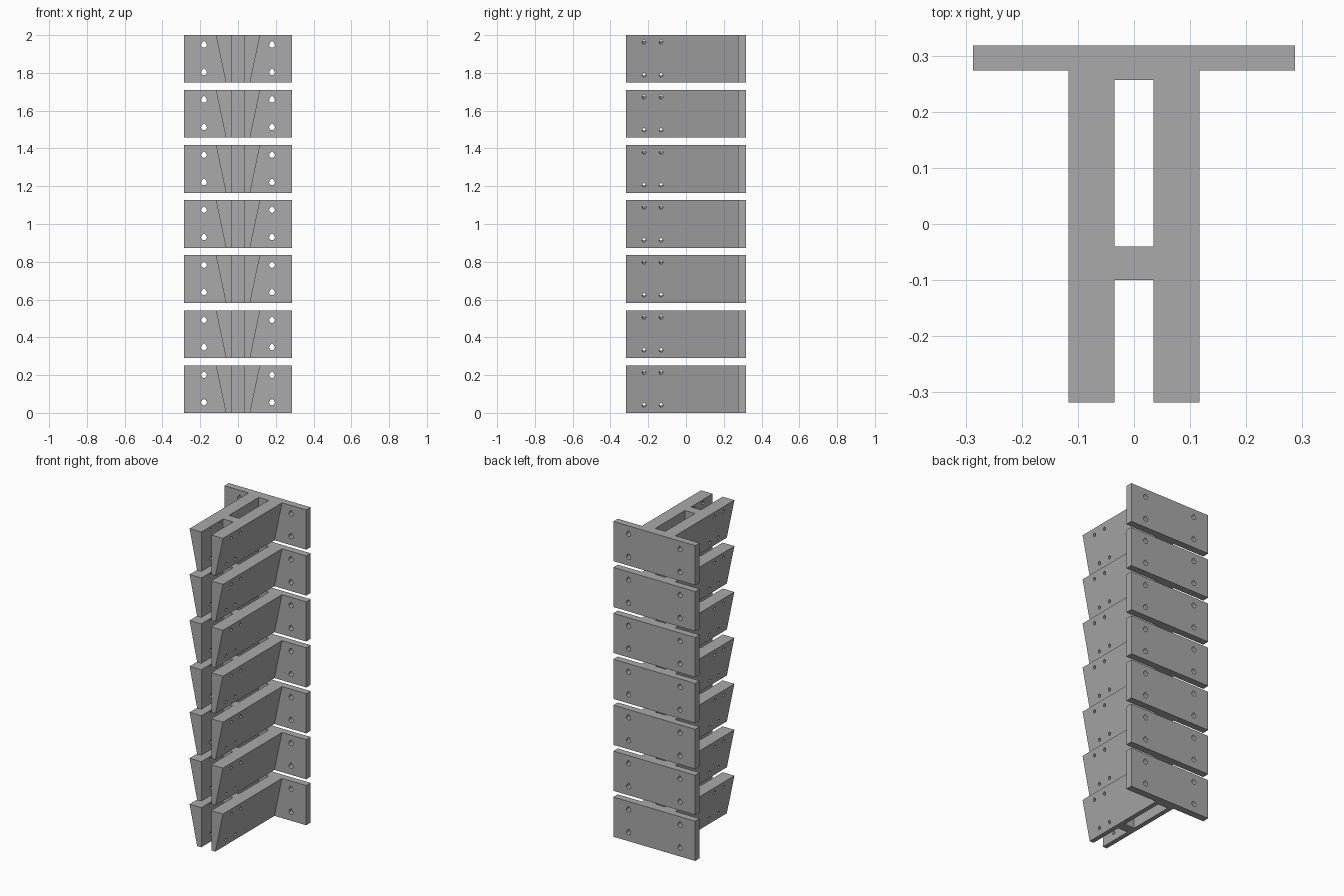
import bpy, bmesh, math
from mathutils import Matrix, Vector

cube = bpy.data.objects.get("Cube")
if cube:
    bpy.data.objects.remove(cube, do_unlink=True)

COUNT, HEIGHT = 7, 0.252
PITCH = (2 - HEIGHT) / (COUNT - 1)
BACK, PLATE_FRONT = 0.318, 0.274
TOP_X, LOW_X, IN_X = 0.117, 0.064, 0.035
TILT = math.atan2(TOP_X - LOW_X, HEIGHT)

grey = bpy.data.materials.new("mid grey")
grey.use_nodes = True
colour = (0.4, 0.4, 0.4, 1)
grey.diffuse_color = colour
grey.node_tree.nodes["Principled BSDF"].inputs["Base Color"].default_value = colour


def prism(bm, profile, direction):
    """Extrude a closed outline along a direction."""
    face = bm.faces.new([bm.verts.new(p) for p in profile])
    out = bmesh.ops.extrude_face_region(bm, geom=[face])
    moved = [v for v in out["geom"] if isinstance(v, bmesh.types.BMVert)]
    bmesh.ops.translate(bm, verts=moved, vec=direction)


def make(name, bm):
    bmesh.ops.recalc_face_normals(bm, faces=bm.faces)
    mesh = bpy.data.meshes.new(name)
    bm.to_mesh(mesh)
    bm.free()
    mesh.materials.append(grey)
    obj = bpy.data.objects.new(name, mesh)
    bpy.context.collection.objects.link(obj)
    return obj


def drop(radius, tip):
    """Teardrop outline: an arc closed by a point above."""
    arc = [math.radians(135 + 270 * i / 12) for i in range(13)]
    return [(radius * math.cos(a), radius * math.sin(a)) for a in arc] + [(0, tip)]


# Bracket outline from above: wall plate, two arms, cross web
half = [(0.287, BACK), (0.287, PLATE_FRONT), (TOP_X, PLATE_FRONT),
        (TOP_X, -BACK), (IN_X, -BACK), (IN_X, -0.1)]
bm = bmesh.new()
prism(bm, [(x, y, 0) for x, y in half] + [(-x, y, 0) for x, y in reversed(half)],
      (0, 0, HEIGHT))
# Narrow the arms towards the bottom
for v in bm.verts:
    if v.co.z < 0.01 and abs(abs(v.co.x) - TOP_X) < 0.001:
        v.co.x = math.copysign(LOW_X, v.co.x)
bracket = make("bracket_1", bm)

# Cutters: slot, plate screw holes, tilted arm holes
bm = bmesh.new()
slot = [(-IN_X, -0.04), (IN_X, -0.04), (IN_X, 0.257), (-IN_X, 0.257)]
prism(bm, [(x, y, -0.1) for x, y in slot], (0, 0, 0.5))
for x in (-0.18, 0.18):
    for z in (0.055, 0.2):
        prism(bm, [(x + u, 0.25, z + w) for u, w in drop(0.015, 0.021)], (0, 0.1, 0))
for side in (-1, 1):
    for y in (-0.222, -0.132):
        for z in (0.04, 0.214):
            face_x = LOW_X + (TOP_X - LOW_X) * z / HEIGHT
            place = (Matrix.Translation((side * face_x, y, z))
                     @ Matrix.Rotation(side * TILT, 4, 'Y'))
            depth = place.to_3x3() @ Vector((-side * (face_x - IN_X + 0.045), 0, 0))
            prism(bm, [place @ Vector((side * 0.02, u, w))
                       for u, w in drop(0.01, 0.014)], depth)
cutter = make("hole_cutter", bm)
cutter.hide_render = True
cutter.hide_viewport = True

cut = bracket.modifiers.new("holes", 'BOOLEAN')
cut.object = cutter
cut.solver = 'EXACT'
graph = bpy.context.evaluated_depsgraph_get()
final = bpy.data.meshes.new_from_object(bracket.evaluated_get(graph))
bracket.modifiers.clear()
bracket.data = final
bpy.data.objects.remove(cutter, do_unlink=True)

# Stack of identical brackets
for i in range(1, COUNT):
    copy = bpy.data.objects.new("bracket_%d" % (i + 1), final)
    copy.location.z = i * PITCH
    bpy.context.collection.objects.link(copy)
